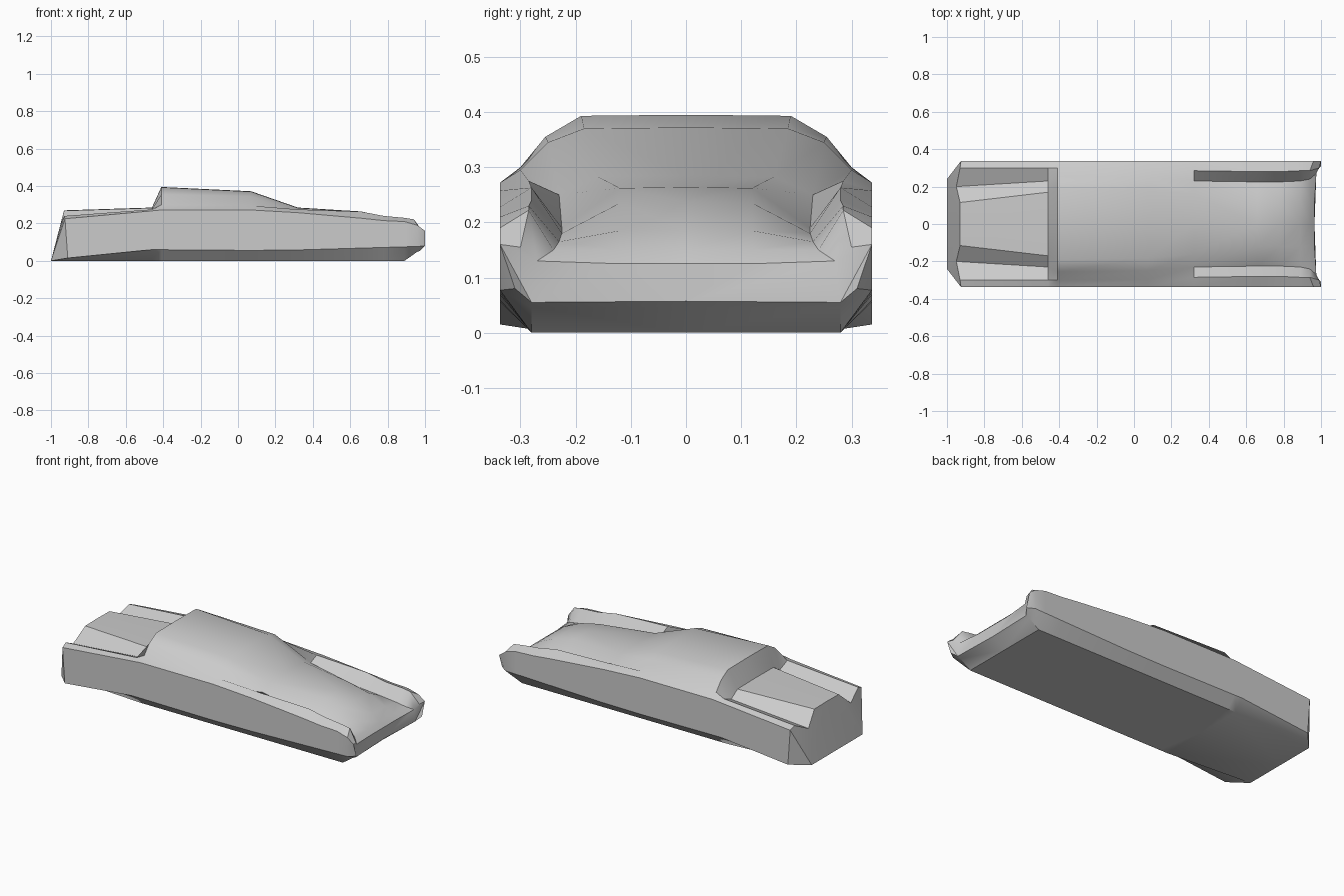
import bpy
import math

cube = bpy.data.objects.get("Cube")
if cube:
    bpy.data.objects.remove(cube)

SIDE = 0.337  # half width of the body


def key_value(keys, x):
    """Straight-line interpolation through (x, value) keys."""
    if x <= keys[0][0]:
        return keys[0][1]
    for (x0, v0), (x1, v1) in zip(keys, keys[1:]):
        if x <= x1:
            return v0 + (v1 - v0) * (x - x0) / (x1 - x0)
    return keys[-1][1]


# Height of the lower and upper edges of the flat side panels
sill_keys = [(-0.92, 0.015), (-0.46, 0.06), (0.2, 0.055), (0.89, 0.075)]
belt_keys = [(-0.92, 0.225), (-0.41, 0.272), (0.07, 0.272),
             (0.45, 0.25), (0.78, 0.215), (0.89, 0.21)]

# Upper body stations: x, fender ridge, groove or window edge, hump or roof edge
stations = [
    (-0.46, (0.30, 0.275), (0.23, 0.245), (0.17, 0.283)),
    (-0.41, (0.30, 0.30), (0.255, 0.355), (0.19, 0.393)),
    (0.07, (0.30, 0.295), (0.25, 0.345), (0.185, 0.37)),
    (0.32, (0.285, 0.275), (0.23, 0.25), (0.16, 0.283)),
    (0.66, (0.28, 0.263), (0.225, 0.19), (0.12, 0.262)),
    (0.78, (0.28, 0.24), (0.225, 0.18), (0.12, 0.235)),
    (0.89, (0.285, 0.23), (0.23, 0.165), (0.12, 0.185)),
]


def half_section(x, ridge, groove, hump):
    """Half outline from the underside centre round to the top centre."""
    outline = [(0, 0), (0.28, 0), (SIDE, key_value(sill_keys, x)),
               (SIDE, key_value(belt_keys, x)), ridge, groove, hump,
               (0, hump[1] + 0.002)]
    return [(x, y, z) for y, z in outline]


# The raked tail and the swept nose have their own depth at each point
tail = [(-1, 0, 0), (-1, 0.24, 0), (-0.91, SIDE, 0.015), (-0.925, SIDE, 0.225),
        (-0.93, 0.30, 0.24), (-0.95, 0.20, 0.19), (-0.93, 0.115, 0.268),
        (-0.93, 0, 0.27)]
nose = [(0.965, 0, 0.057), (0.975, 0.28, 0.055), (1, 0.31, 0.08),
        (1, SIDE, 0.16), (0.99, 0.30, 0.155), (0.975, 0.27, 0.13),
        (0.965, 0.12, 0.125), (0.965, 0, 0.125)]
tip = [(0.955, 0, 0.046), (0.955, 0.28, 0.046), (0.96, SIDE, 0.077),
       (0.96, SIDE, 0.19), (0.94, 0.285, 0.222), (0.94, 0.24, 0.15),
       (0.94, 0.12, 0.15), (0.94, 0, 0.15)]

sections = [tail] + [half_section(*s) for s in stations] + [tip, nose]
count = len(tail)
verts = [p for section in sections for p in section]

# Skin between the sections
faces = []
for s in range(len(sections) - 1):
    a, b = s * count, (s + 1) * count
    for i in range(count - 1):
        faces.append((a + i, b + i, b + i + 1, a + i + 1))

# End panels with chamfered corners
end = (len(sections) - 1) * count
for start in (0, end):
    for loop in ((0, 1, 5, 6, 7), (1, 2, 3), (1, 3, 4, 5)):
        ring = [start + i for i in loop]
        faces.append(ring if start == 0 else ring[::-1])

mesh = bpy.data.meshes.new("body_shell")
mesh.from_pydata(verts, [], faces)
body = bpy.data.objects.new("body_shell", mesh)
bpy.context.collection.objects.link(body)

# Mirror the half body across the centre line
bpy.context.view_layer.objects.active = body
body.select_set(True)
mirror = body.modifiers.new("mirror", 'MIRROR')
mirror.use_axis = (False, True, False)
mirror.use_clip = True
bpy.ops.object.modifier_apply(modifier=mirror.name)
bpy.ops.object.mode_set(mode='EDIT')
bpy.ops.mesh.select_all(action='SELECT')
bpy.ops.mesh.normals_make_consistent(inside=False)
bpy.ops.object.mode_set(mode='OBJECT')
bpy.ops.object.shade_smooth_by_angle(angle=math.radians(35))

# Plain grey finish
grey = bpy.data.materials.new("light_grey")
grey.use_nodes = True
colour = (0.6, 0.6, 0.6, 1)
grey.diffuse_color = colour
grey.node_tree.nodes["Principled BSDF"].inputs["Base Color"].default_value = colour
mesh.materials.append(grey)
